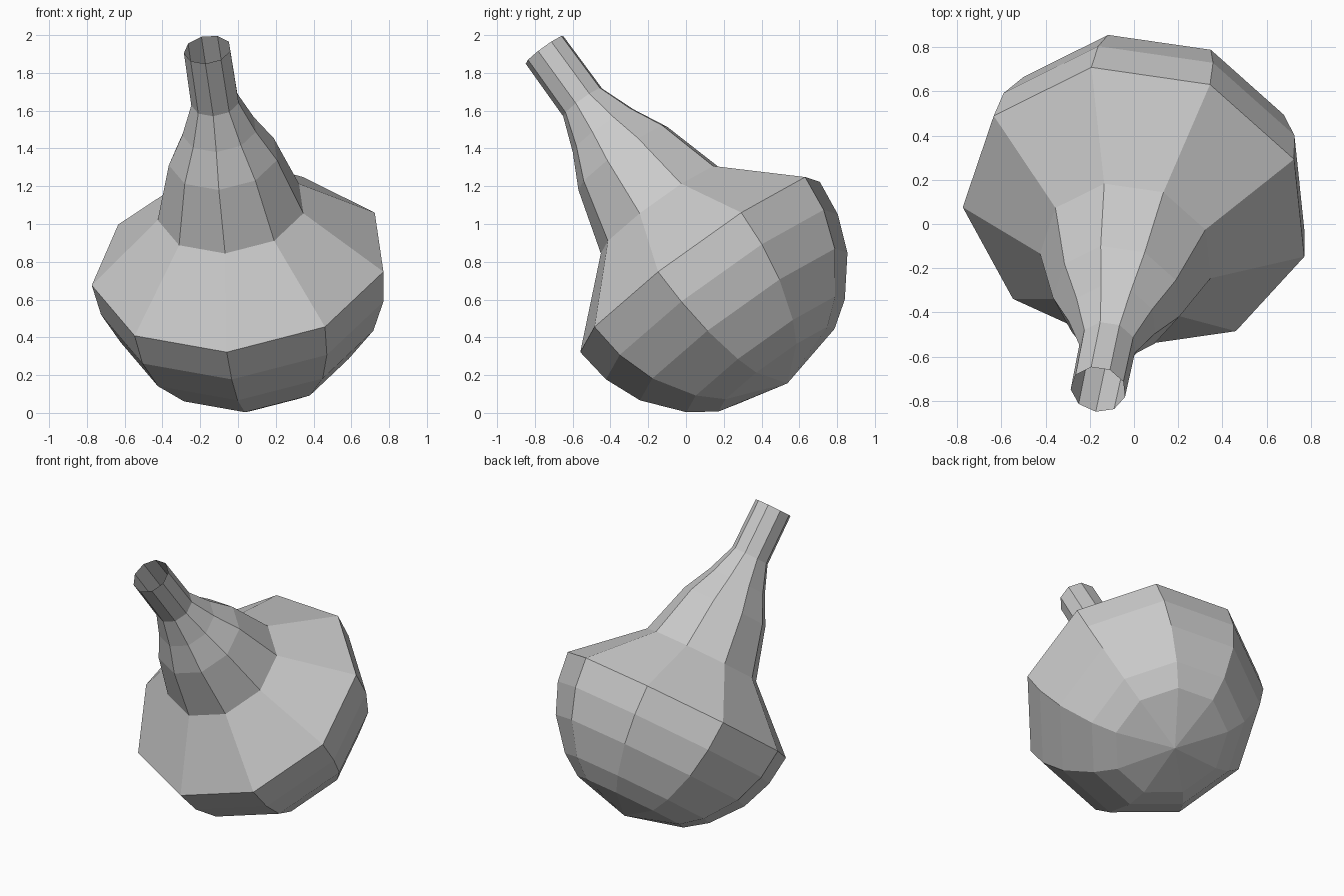
import bpy, bmesh, math
from mathutils import Vector

if "Cube" in bpy.data.objects:
    bpy.data.objects.remove(bpy.data.objects["Cube"])

SIDES = 9
R = 0.793
centre = Vector((0.01, 0.074, 0.793))          # middle of the widest ring
axis = Vector((-0.122, -0.584, 0.803)).normalized()
u = Vector((-0.088, -0.80, -0.596))
u = (u - axis * u.dot(axis)).normalized()
v = axis.cross(u)

# profile (distance along tilted axis, radius): round bowl, then tapering neck
profile = [(-R * h, R * math.sqrt(1 - h * h)) for h in (0.875, 0.75, 0.5, 0.25, 0)]
profile += [(0.357, 0.396), (0.70, 0.294), (0.88, 0.200), (1.064, 0.129), (1.408, 0.126)]

bm = bmesh.new()


def ring(t, r):
    angles = [2 * math.pi * i / SIDES for i in range(SIDES)]
    return [bm.verts.new(centre + axis * t + (u * math.cos(a) + v * math.sin(a)) * r)
            for a in angles]


rings = [ring(t, r) for t, r in profile]
pole = bm.verts.new(centre - axis * R)

# bottom fan and side walls, mouth left open
for i in range(SIDES):
    j = (i + 1) % SIDES
    bm.faces.new((pole, rings[0][j], rings[0][i]))
    for low, high in zip(rings, rings[1:]):
        bm.faces.new((low[i], low[j], high[j], high[i]))

bm.normal_update()
mesh = bpy.data.meshes.new("flask")
bm.to_mesh(mesh)
bm.free()
bpy.context.collection.objects.link(bpy.data.objects.new("flask", mesh))
